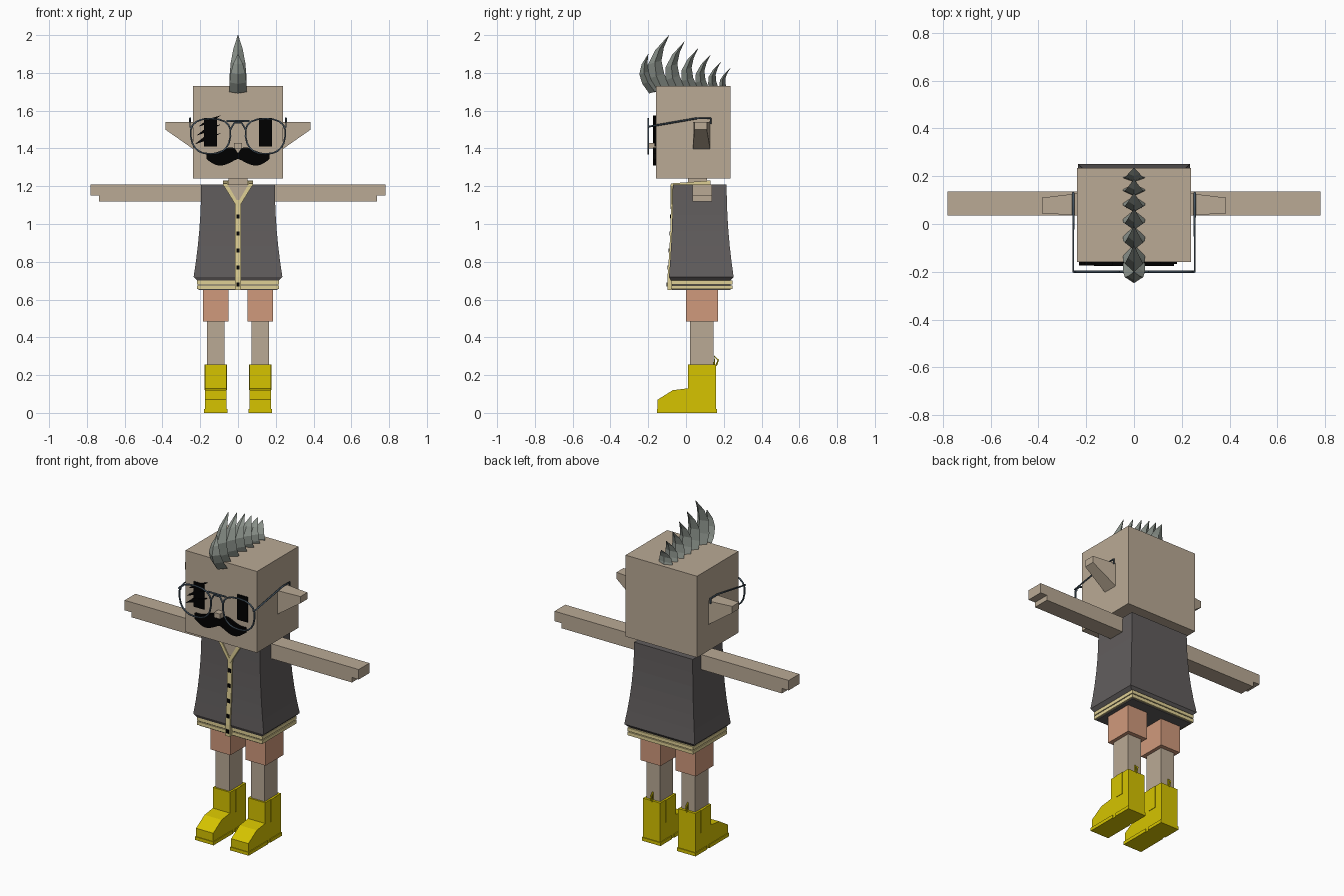
import bpy, bmesh
from math import sin, cos, pi, copysign

cube = bpy.data.objects.get("Cube")
if cube:
    bpy.data.objects.remove(cube, do_unlink=True)


def material(name, red, green, blue):
    mat = bpy.data.materials.new(name)
    mat.use_nodes = True
    colour = (red, green, blue, 1)
    mat.diffuse_color = colour
    mat.node_tree.nodes["Principled BSDF"].inputs["Base Color"].default_value = colour
    return mat


SKIN = material("skin tan", .49, .4, .3)
VEST = material("charcoal cloth", .12, .11, .11)
CREAM = material("cream trim", .74, .63, .3)
PINK = material("salmon cloth", .63, .32, .2)
YELLOW = material("yellow rubber", .67, .55, 0)
HAIR = material("grey hair", .25, .28, .25)
FRAME = material("slate wire", .06, .09, .12)
BLACK = material("black", 0, 0, 0)

# Shared levels
SHOULDER, WAIST = 1.21, .72
FACE, LENS = -.16, -.2


def loft(name, rings, mat):
    """Skin equal-length point rings and cap both ends."""
    bm = bmesh.new()
    loops = [[bm.verts.new(point) for point in ring] for ring in rings]
    for lower, upper in zip(loops, loops[1:]):
        for i in range(len(lower)):
            bm.faces.new((lower[i - 1], lower[i], upper[i], upper[i - 1]))
    bm.faces.new(loops[0])
    bm.faces.new(loops[-1])
    bmesh.ops.recalc_face_normals(bm, faces=bm.faces)
    mesh = bpy.data.meshes.new(name)
    bm.to_mesh(mesh)
    bm.free()
    mesh.materials.append(mat)
    bpy.context.collection.objects.link(bpy.data.objects.new(name, mesh))


def rect(centre, half, front, back, z):
    left, right = centre - half, centre + half
    return [(left, front, z), (right, front, z), (right, back, z), (left, back, z)]


def box(name, centre, half, front, back, bottom, top, mat):
    loft(name, [rect(centre, half, front, back, z) for z in (bottom, top)], mat)


def front_plate(name, outline, front, back, mat):
    """Extrude an x, z outline along y."""
    loft(name, [[(x, y, z) for x, z in outline] for y in (front, back)], mat)


def side_prism(name, outline, centre, half, mat):
    """Extrude a y, z outline along x."""
    loft(name, [[(x, y, z) for y, z in outline] for x in (centre - half, centre + half)], mat)


def wire(name, points, mat, cyclic=False):
    curve = bpy.data.curves.new(name, "CURVE")
    curve.dimensions = "3D"
    curve.bevel_depth = .005
    curve.bevel_resolution = 1
    curve.use_fill_caps = True
    spline = curve.splines.new("POLY")
    spline.points.add(len(points) - 1)
    for target, point in zip(spline.points, points):
        target.co = (*point, 1)
    spline.use_cyclic_u = cyclic
    curve.materials.append(mat)
    bpy.context.collection.objects.link(bpy.data.objects.new(name, curve))


# Head, neck and nose
box("head", 0, .238, FACE, .235, 1.24, 1.73, SKIN)
box("neck", 0, .05, .01, .11, 1.18, 1.25, SKIN)
box("nose", 0, .02, LENS, FACE, 1.4, 1.43, SKIN)


# Vest flares towards the waist, then turns in at the hem
def flare(z):
    return min(1, (SHOULDER - z) / (SHOULDER - WAIST)) ** 2


def vest_front(z):
    return -.07 - .02 * flare(z)


def vest_ring(z):
    return rect(0, .195 + .04 * flare(z), vest_front(z), .215 + .037 * flare(z), z)


heights = [WAIST + (SHOULDER - WAIST) * i / 6 for i in range(7)]
loft("vest", [rect(0, .215, -.08, .235, .7)] + [vest_ring(z) for z in heights], VEST)

# Striped hem
box("hem_core", 0, .208, -.073, .235, .65, .71, VEST)
for z in (.655, .68):
    box("hem_stripe", 0, .218, -.08, .245, z, z + .02, CREAM)

# Buttoned placket follows the front of the vest
loft("placket", [rect(0, .015, vest_front(z) - .008, 0, z) for z in [.65] + heights[:-1]], CREAM)
for i in range(5):
    z = .68 + .09 * i
    front = vest_front(z) - .012
    box("button", 0, .009, front, front + .02, z - .011, z + .011, BLACK)

# Open neckline and collar
front_plate("neckline", [(-.065, SHOULDER), (.065, SHOULDER), (0, 1.1)], -.077, -.06, SKIN)
box("collar_back", 0, .08, .11, .13, 1.2, 1.23, CREAM)


# Crest spikes lean forward in the middle and taper to a point
def spike(y, top, root, lean):
    height = top - root
    rings = []
    for i in range(5):
        t = i / 4
        width = .045 * (1.03 - t ** 2.5)
        depth = width * height * 3.2
        mid = y + lean * (1 - t) - .2 * height * sin(pi * t)
        z = root + height * t
        tilt = depth * .3
        rings.append([(0, mid - depth, z - tilt), (width, mid, z),
                      (0, mid + depth, z + tilt), (-width, mid, z)])
    loft("hair_spike", rings, HAIR)


spike(LENS, 1.9, 1.7, .035)
for i in range(6):
    spike(i * (.085 - .004 * i) - .09, 2 - .035 * i, SHOULDER + .5, -.035)


# Rounded lens outline, narrower at the bottom
def rim_point(side, angle):
    across = copysign(abs(cos(angle)) ** .8, cos(angle))
    up = copysign(abs(sin(angle)) ** .8, sin(angle))
    return side * (.145 + .105 * across * (1 + .1 * up)), LENS, 1.464 + .093 * up


# Moustache half: a drooping lower edge under a swelling thickness
def moustache(side):
    steps = [i / 10 for i in range(11)]
    lower = [(side * .168 * t, 1.345 - .036 * sin(pi * t ** 1.2)) for t in steps]
    upper = [(x, z + .03 + .055 * sin(pi * t ** .7)) for (x, z), t in zip(lower, steps)]
    return lower + upper[::-1]


boot = [(-.15, 0), (-.15, .07), (-.07, .12), (.01, .13), (.01, .255), (.16, .255), (.16, 0)]

for s, side in ((1, "left_"), (-1, "right_")):
    # Arm with a stepped fingertip
    arm = [(.18, SHOULDER), (.78, SHOULDER), (.78, 1.15), (.735, 1.15), (.735, 1.12), (.18, 1.12)]
    front_plate(side + "arm", [(s * x, z) for x, z in arm], .035, .137, SKIN)

    # Ear, tapering outwards
    ear = [(.22, .035, .13, 1.385), (.385, .045, .11, 1.5)]
    loft(side + "ear", [[(s * x, front, low), (s * x, back, low), (s * x, back, 1.54),
                         (s * x, front, 1.54)] for x, front, back, low in ear], SKIN)

    # Leg and shorts
    leg = s * .117
    box(side + "shorts", leg, .067, 0, .17, .485, .68, PINK)
    box(side + "leg", leg, .046, .02, .145, .24, .5, SKIN)

    # Boot with sole, heel, elastic side panel and pull tab
    side_prism(side + "boot", boot, leg, .057, YELLOW)
    box(side + "sole", leg, .062, -.154, .03, 0, .02, YELLOW)
    box(side + "heel", leg, .062, .055, .165, 0, .02, YELLOW)
    box(side + "boot_panel", leg, .06, .06, .11, .12, .255, YELLOW)
    wire(side + "pull_tab", [(leg, .15, .24), (leg, .15, .3), (leg, .17, .28), (leg, .16, .25)], YELLOW)

    # Collar strips down the neckline and over the shoulder
    front_plate(side + "collar_front", [(0, 1.08), (s * .08, SHOULDER), (s * .055, SHOULDER), (0, 1.115)],
                -.083, -.06, CREAM)
    side_prism(side + "collar_top", [(-.08, 1.2), (-.08, 1.215), (.13, 1.23), (.13, 1.2)],
               s * .068, .012, CREAM)

    # Eye and moustache
    box(side + "eye", s * .145, .035, FACE - .008, FACE, 1.41, 1.56, BLACK)
    front_plate(side + "moustache", moustache(s), FACE - .015, FACE, BLACK)

    # Glasses rim and temple
    wire(side + "rim", [rim_point(s, pi * i / 10) for i in range(20)], FRAME, True)
    temple = s * .254
    wire(side + "temple", [(s * .24, LENS, 1.51), (temple, LENS, 1.515), (temple, .06, 1.56),
                           (temple, .13, 1.56), (temple, .13, 1.53)], FRAME)

# Glasses bridge
wire("glasses_bridge", [(x, LENS, z) for x, z in ((-.04, 1.5), (-.02, 1.535), (.02, 1.535), (.04, 1.5))], FRAME)
wire("glasses_top_bar", [(x, LENS, 1.545) for x in (-.06, .06)], FRAME)

# Lashes slanting across the right eye
for i in range(3):
    x, z = -.21 - .01 * i, 1.515 - .047 * i
    front_plate("lash", [(x, z), (x + .05, z + .04), (-.09, z + .06), (x + .06, z + .02)],
                FACE - .014, FACE, BLACK)
